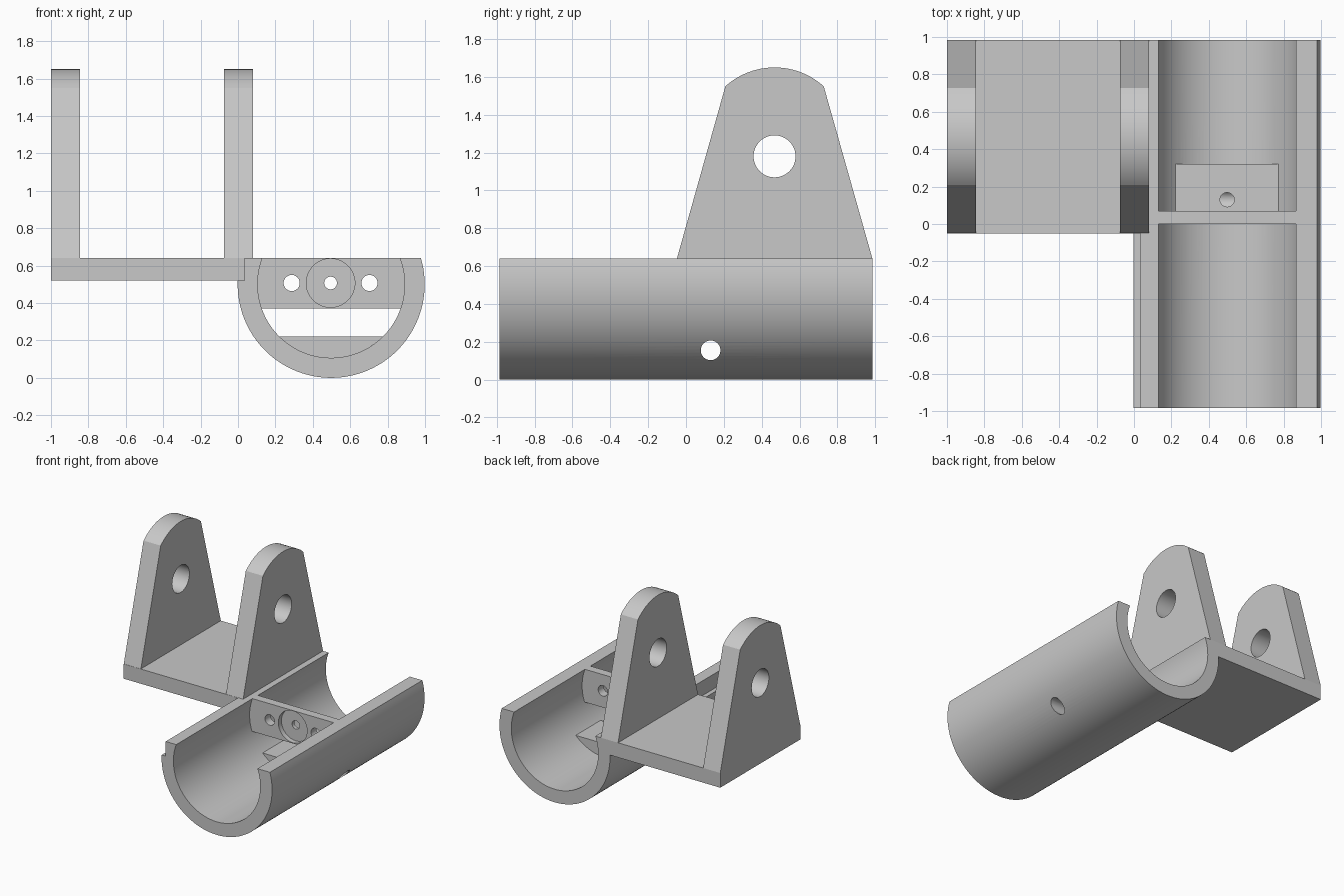
import bpy, bmesh
from math import sin, cos, asin, pi, radians
from mathutils import Vector, Matrix

cube = bpy.data.objects.get("Cube")
if cube:
    bpy.data.objects.remove(cube, do_unlink=True)

grey = bpy.data.materials.new("light grey")
grey.use_nodes = True
COLOUR = (0.58, 0.58, 0.58, 1)
grey.diffuse_color = COLOUR
grey.node_tree.nodes["Principled BSDF"].inputs["Base Color"].default_value = COLOUR

CX, CZ = 0.498, 0.5          # trough axis
R_OUT, R_IN = 0.5, 0.393     # trough radii
TOP = 0.64                   # rim and deck height
DECK_Z = 0.52                # underside of deck
Y0, Y1 = -0.985, 0.985
AXES = {"x": Vector((1, 0, 0)), "y": Vector((0, 1, 0)), "z": Vector((0, 0, 1))}


def prism(name, points, axis, start, end):
    """Extrude a profile: (x, z) points along y, or (y, z) points along x."""
    bm = bmesh.new()
    if axis == "y":
        verts = [bm.verts.new((a, start, b)) for a, b in points]
    else:
        verts = [bm.verts.new((start, a, b)) for a, b in points]
    face = bm.faces.new(verts)
    moved = bmesh.ops.extrude_face_region(bm, geom=[face])["geom"]
    bmesh.ops.translate(bm, vec=AXES[axis] * (end - start),
                        verts=[v for v in moved if isinstance(v, bmesh.types.BMVert)])
    bmesh.ops.recalc_face_normals(bm, faces=bm.faces)
    return finish(name, bm)


def finish(name, bm):
    mesh = bpy.data.meshes.new(name)
    bm.to_mesh(mesh)
    bm.free()
    mesh.materials.append(grey)
    obj = bpy.data.objects.new(name, mesh)
    bpy.context.collection.objects.link(obj)
    return obj


def box(name, x0, x1, y0, y1, z0, z1):
    return prism(name, [(x0, z0), (x1, z0), (x1, z1), (x0, z1)], "y", y0, y1)


def rod(centre, radius, length, axis):
    bm = bmesh.new()
    turn = Vector((0, 0, 1)).rotation_difference(AXES[axis]).to_matrix().to_4x4()
    bmesh.ops.create_cone(bm, cap_ends=True, segments=48, radius1=radius, radius2=radius,
                          depth=length, matrix=Matrix.Translation(centre) @ turn)
    return finish("cutter", bm)


def cut(obj, cutter):
    mod = obj.modifiers.new("cut", "BOOLEAN")
    mod.operation = "DIFFERENCE"
    mod.solver = "EXACT"
    mod.object = cutter
    bpy.context.view_layer.objects.active = obj
    bpy.ops.object.modifier_apply(modifier=mod.name)
    bpy.data.objects.remove(cutter, do_unlink=True)


def lower_arc(radius, z, steps):
    """Left-to-right arc of the trough circle below height z."""
    a = asin((z - CZ) / radius)
    start, end = pi - a, 2 * pi + a
    return [(CX + radius * cos(start + (end - start) * i / steps),
             CZ + radius * sin(start + (end - start) * i / steps)) for i in range(steps + 1)]


# Open half-pipe trough with a step along its left rim
trough = prism("trough", lower_arc(R_OUT, TOP, 72) + lower_arc(R_IN, TOP, 72)[::-1],
               "y", Y0, Y1)
cut(trough, box("cutter", -0.2, 0.035, -2, 2, DECK_Z, 1))

# Cross wall with screw holes and a round recess
wall = prism("cross_wall", [p for p in lower_arc(R_IN, TOP, 72) if p[1] > 0.37]
             + [], "y", 0, 0.07)
for x, r in ((0.287, 0.043), (0.703, 0.043), (CX - 0.003, 0.034)):
    cut(wall, rod((x, 0, 0.507), r, 1, "y"))
cut(wall, rod((CX - 0.003, -0.06, 0.507), 0.13, 0.2, "y"))

# Flat ledge on the trough floor
ledge = prism("floor_ledge", lower_arc(R_IN, 0.22, 32), "y", 0, 0.32)
cut(ledge, rod((CX, 0.13, 0.22), 0.038, 0.14, "z"))
for part in (trough, ledge):
    cut(part, rod((CX, 0.13, 0.155), 0.052, 2, "x"))

# Side deck
deck = box("deck", -1, 0.035, -0.05, Y1, DECK_Z, TOP)

# Pair of tapered lugs with rounded tops and pin holes
MID, CROWN_R, CROWN_Z = 0.468, 0.388, 1.262
half = asin(0.26 / CROWN_R)
crown = [(MID + CROWN_R * sin(half - 2 * half * i / 24),
          CROWN_Z + CROWN_R * cos(half - 2 * half * i / 24)) for i in range(25)]
lugs = []
for name, x in (("outer_lug", -1), ("inner_lug", -0.075)):
    lug = prism(name, [(-0.048, TOP), (Y1, TOP)] + crown, "x", x, x + 0.155)
    cut(lug, rod((x, MID, 1.18), 0.111, 1, "x"))
    lugs.append(lug)

# Smooth the round surfaces, keep edges sharp
for obj in [trough, wall, ledge, deck] + lugs:
    bpy.ops.object.select_all(action="DESELECT")
    obj.select_set(True)
    bpy.context.view_layer.objects.active = obj
    bpy.ops.object.shade_smooth_by_angle(angle=radians(25))
